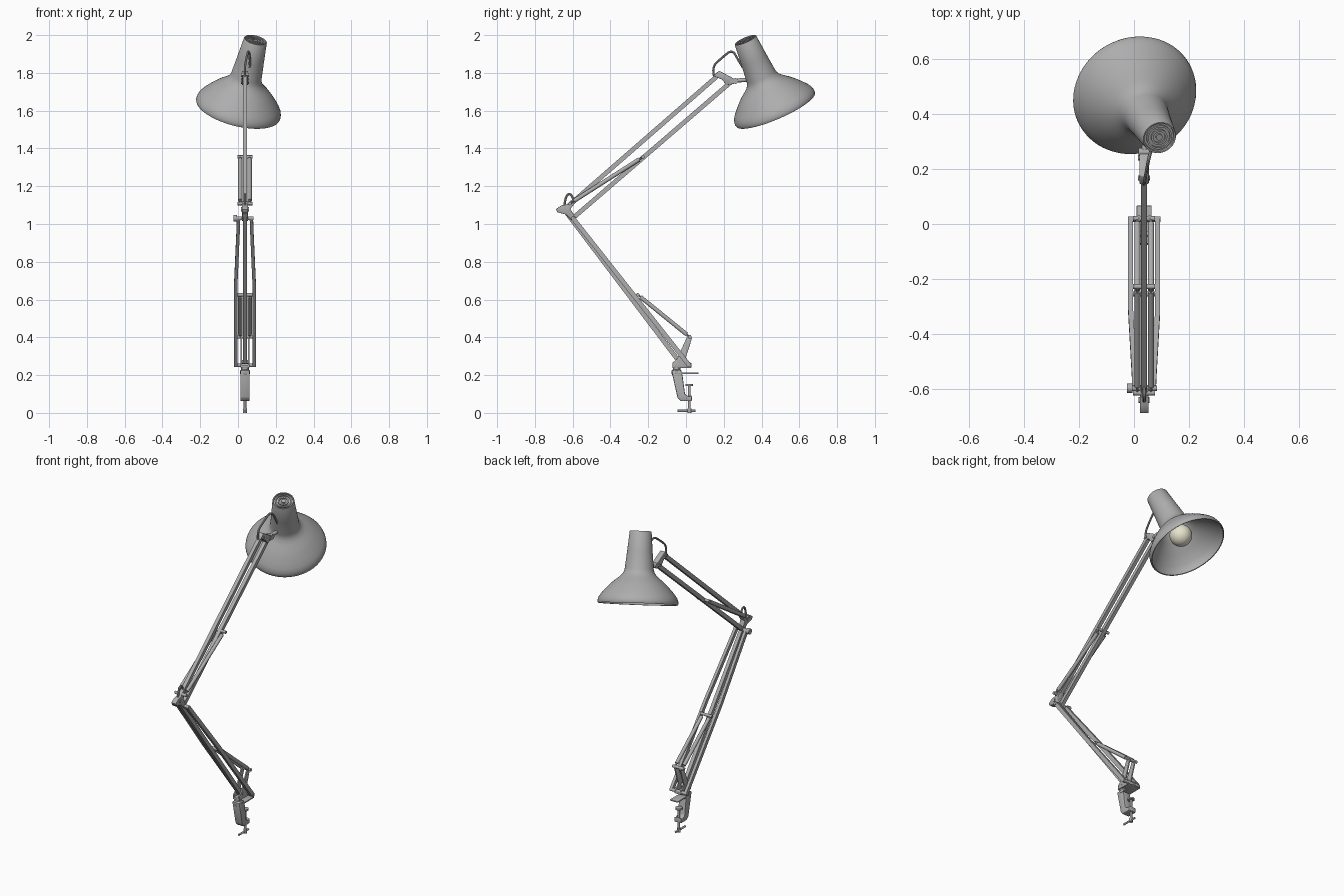
import bpy, bmesh, math
from mathutils import Vector, Matrix

if "Cube" in bpy.data.objects:
    bpy.data.objects.remove(bpy.data.objects["Cube"])

CX = 0.037  # centre plane of the arm


def material(name, rgb):
    m = bpy.data.materials.new(name)
    m.diffuse_color = (*rgb, 1)
    m.use_nodes = True
    m.node_tree.nodes["Principled BSDF"].inputs["Base Color"].default_value = m.diffuse_color
    return m


GREY = material("satin_grey", (0.42, 0.42, 0.42))
CREAM = material("bulb_cream", (0.80, 0.77, 0.62))


def finish(name, bm, mat=GREY):
    bmesh.ops.recalc_face_normals(bm, faces=bm.faces)
    me = bpy.data.meshes.new(name)
    bm.to_mesh(me)
    bm.free()
    me.materials.append(mat)
    ob = bpy.data.objects.new(name, me)
    bpy.context.collection.objects.link(ob)
    return ob


def bar(name, pts, w, h):
    """Rectangular strip through points, w along x and h across the run."""
    bm = bmesh.new()
    d = Vector(pts[-1]) - Vector(pts[0])
    n = Vector((0, -d.z, d.y)).normalized() * h / 2
    x = Vector((w / 2, 0, 0))
    rings = [[bm.verts.new(Vector(p) + o) for o in (x + n, n - x, -x - n, x - n)] for p in pts]
    for a, b in zip(rings, rings[1:]):
        for i in range(4):
            j = (i + 1) % 4
            bm.faces.new((a[i], a[j], b[j], b[i]))
    bm.faces.new(rings[0])
    bm.faces.new(rings[-1])
    return finish(name, bm)


def plate(name, outline, x0, x1, bevel=0.003):
    """Side outline in (y, z) extruded along x."""
    bm = bmesh.new()
    f = bm.faces.new([bm.verts.new((x0, y, z)) for y, z in outline])
    new = bmesh.ops.extrude_face_region(bm, geom=[f])["geom"]
    bmesh.ops.translate(bm, vec=(x1 - x0, 0, 0), verts=[v for v in new if isinstance(v, bmesh.types.BMVert)])
    ob = finish(name, bm)
    m = ob.modifiers.new("edge", 'BEVEL')
    m.width, m.segments = bevel, 2
    return ob


def lathe(name, profile, origin, axis, seg=64, mat=GREY):
    """Revolve (radius, height) points around an axis."""
    bm = bmesh.new()
    vs = [bm.verts.new((r, 0, t)) for r, t in profile]
    es = [bm.edges.new(p) for p in zip(vs, vs[1:])]
    bmesh.ops.spin(bm, geom=vs + es, axis=(0, 0, 1), cent=(0, 0, 0), steps=seg, angle=math.tau)
    bmesh.ops.remove_doubles(bm, verts=bm.verts, dist=1e-5)
    rot = Vector((0, 0, 1)).rotation_difference(Vector(axis)).to_matrix().to_4x4()
    bm.transform(Matrix.Translation(origin) @ rot)
    return finish(name, bm, mat)


def rod(name, a, b, r, seg=16):
    a, b = Vector(a), Vector(b)
    l = (b - a).length
    return lathe(name, [(0, 0), (r, 0), (r, l), (0, l)], a, b - a, seg)


def cross(name, y, z, half, r):
    return rod(name, (CX - half, y, z), (CX + half, y, z), r)


def cable(name, pts, r):
    cu = bpy.data.curves.new(name, 'CURVE')
    cu.dimensions = '3D'
    cu.bevel_depth, cu.bevel_resolution, cu.resolution_u = r, 2, 6
    s = cu.splines.new('NURBS')
    s.points.add(len(pts) - 1)
    for p, co in zip(s.points, pts):
        p.co = (*co, 1)
    s.use_endpoint_u, s.order_u = True, 3
    cu.materials.append(GREY)
    bpy.context.collection.objects.link(bpy.data.objects.new(name, cu))


# Shade: ringed cap, tapered neck, flared bell, rolled rim and inner wall
RIM = Vector((0.0, 0.474, 1.605))
AXIS = (Vector((0.093, 0.314, 1.975)) - RIM).normalized()
outer = [(0, .411), (.012, .411), (.012, .403), (.022, .403), (.022, .411), (.030, .411), (.030, .403),
         (.040, .403), (.040, .411), (.047, .411), (.047, .403), (.054, .403), (.055, .412), (.060, .413),
         (.062, .410), (.072, .30), (.082, .20), (.086, .184), (.096, .167), (.115, .149), (.142, .128),
         (.168, .103), (.192, .077), (.212, .053), (.223, .036), (.228, .020), (.229, .008), (.226, 0)]
inner = [(.221, .001), (.222, .018), (.206, .050), (.163, .099), (.110, .145), (.080, .18), (.072, .22),
         (.062, .36), (0, .36)]
lathe("shade", outer + inner, RIM, AXIS, 72)

# Bulb and its socket
R = 0.064
ball = [(R * math.sin(a), -R * math.cos(a)) for a in (math.pi * i / 20 for i in range(18))]
lathe("bulb", ball + [(.022, .085), (0, .085)], RIM + AXIS * .095, AXIS, 32, CREAM)
rod("bulb_socket", RIM + AXIS * .175, RIM + AXIS * .36, .035, 24)

# Head bracket and shade joint
plate("head_bracket", [(.145, 1.785), (.175, 1.812), (.262, 1.765), (.255, 1.742), (.215, 1.735),
                       (.19, 1.765)], CX - .017, CX + .017)
rod("shade_joint", (CX, .235, 1.757), (CX + .005, .34, 1.765), .011)
cross("shade_swivel", .262, 1.757, .020, .015)
cross("head_pivot_top", .168, 1.788, .022, .009)
cross("head_pivot_low", .240, 1.755, .022, .009)

# Upper arm: two parallel bars
bar("upper_arm_top_bar", [(CX, -.638, 1.083), (CX, .170, 1.787)], .022, .024)
bar("upper_arm_low_bar", [(CX, -.600, 1.030), (CX, .242, 1.755)], .022, .024)

# Elbow
plate("elbow_bracket", [(-.69, 1.078), (-.66, 1.098), (-.625, 1.105), (-.60, 1.12), (-.59, 1.108),
                        (-.612, 1.08), (-.585, 1.035), (-.60, 1.015), (-.635, 1.05), (-.68, 1.062)],
      CX - .016, CX + .016)
cross("elbow_pivot_bar", -.598, 1.030, .046, .010)
cross("elbow_pivot_top", -.640, 1.078, .020, .011)
rod("elbow_knob", (-.025, -.598, 1.03), (-.005, -.598, 1.03), .017, 20)

# Lower arm: one central bar and a pair of bowed outer bars
bar("lower_arm_centre_bar", [(CX, -.640, 1.070), (CX, -.035, .270)], .022, .024)
for side, tag in ((-1, "left"), (1, "right")):
    bar("lower_arm_outer_bar_" + tag,
        [(CX + side * x, -.598 + .616 * t, 1.030 - .780 * t)
         for x, t in ((.034, 0), (.036, .08), (.049, .45), (.049, 1))], .018, .024)

# Springs in pairs with their cross pins and thin end hooks
for label, a, b in (("upper", (-.615, 1.108), (-.228, 1.355)), ("lower", (.020, .402), (-.255, .625))):
    for side, tag in ((-1, "left"), (1, "right")):
        x = CX + side * .025
        pa, pb = Vector((x, *a)), Vector((x, *b))
        rod(f"{label}_spring_{tag}", pa.lerp(pb, .06), pa.lerp(pb, .95), .011, 20)
        rod(f"{label}_spring_hook_{tag}", pa, pb, .005, 10)
    cross(label + "_spring_pin_start", *a, .040, .009)
    cross(label + "_spring_pin_end", *b, .040, .009)

# Base bracket: two cheek plates on a foot block
cheek = [(-.072, .240), (.028, .240), (.030, .262), (-.004, .285), (.032, .395), (.022, .412), (.008, .408),
         (-.048, .285), (-.072, .265)]
for side, tag in ((-1, "left"), (1, "right")):
    c = CX + side * .019
    plate("base_cheek_" + tag, cheek, c - .004, c + .004, .001)
plate("base_foot", [(-.072, .238), (.028, .238), (.028, .250), (-.072, .254)], CX - .020, CX + .020)
cross("base_pivot_bar", .018, .252, .059, .010)
cross("base_pivot_centre", -.035, .270, .024, .010)

# Table clamp with top jaw, screw, pad and turning bar
lathe("clamp_collar", [(0, 0), (.022, 0), (.026, .006), (.026, .024), (.020, .030), (.020, .045), (0, .045)],
      (CX, -.050, .200), (0, 0, 1), 24)
plate("clamp_body", [(-.077, .225), (-.025, .225), (-.018, .195), (-.005, .098), (.018, .086), (.030, .095),
                     (.032, .062), (-.028, .062), (-.045, .080)], CX - .025, CX + .025, .006)
plate("clamp_top_jaw", [(-.050, .206), (.067, .206), (.067, .214), (-.050, .214)], CX - .027, CX + .027, .002)
rod("clamp_screw", (CX, .018, .010), (CX, .018, .148), .007)
rod("clamp_pad", (CX, .018, .142), (CX, .018, .152), .020, 24)
rod("clamp_turning_bar", (CX, -.045, .011), (CX, .050, .011), .006, 12)
rod("clamp_screw_hub", (CX, .018, .000), (CX, .018, .024), .011, 16)

# Cable loops at head and elbow
cable("head_cable", [(CX, .150, 1.775), (CX - .002, .135, 1.83), (CX + .008, .19, 1.88), (CX + .018, .245, 1.925),
                     (CX + .028, .275, 1.87), (CX + .024, .300, 1.83)], .006)
cable("elbow_cable", [(CX, -.645, 1.085), (CX, -.64, 1.15), (CX, -.605, 1.165), (CX, -.592, 1.115)], .006)

# Turn everything to mesh and smooth the rounded surfaces
bpy.ops.object.select_all(action='SELECT')
bpy.context.view_layer.objects.active = bpy.data.objects["shade"]
bpy.ops.object.convert(target='MESH')
bpy.ops.object.shade_smooth_by_angle(angle=math.radians(35))
